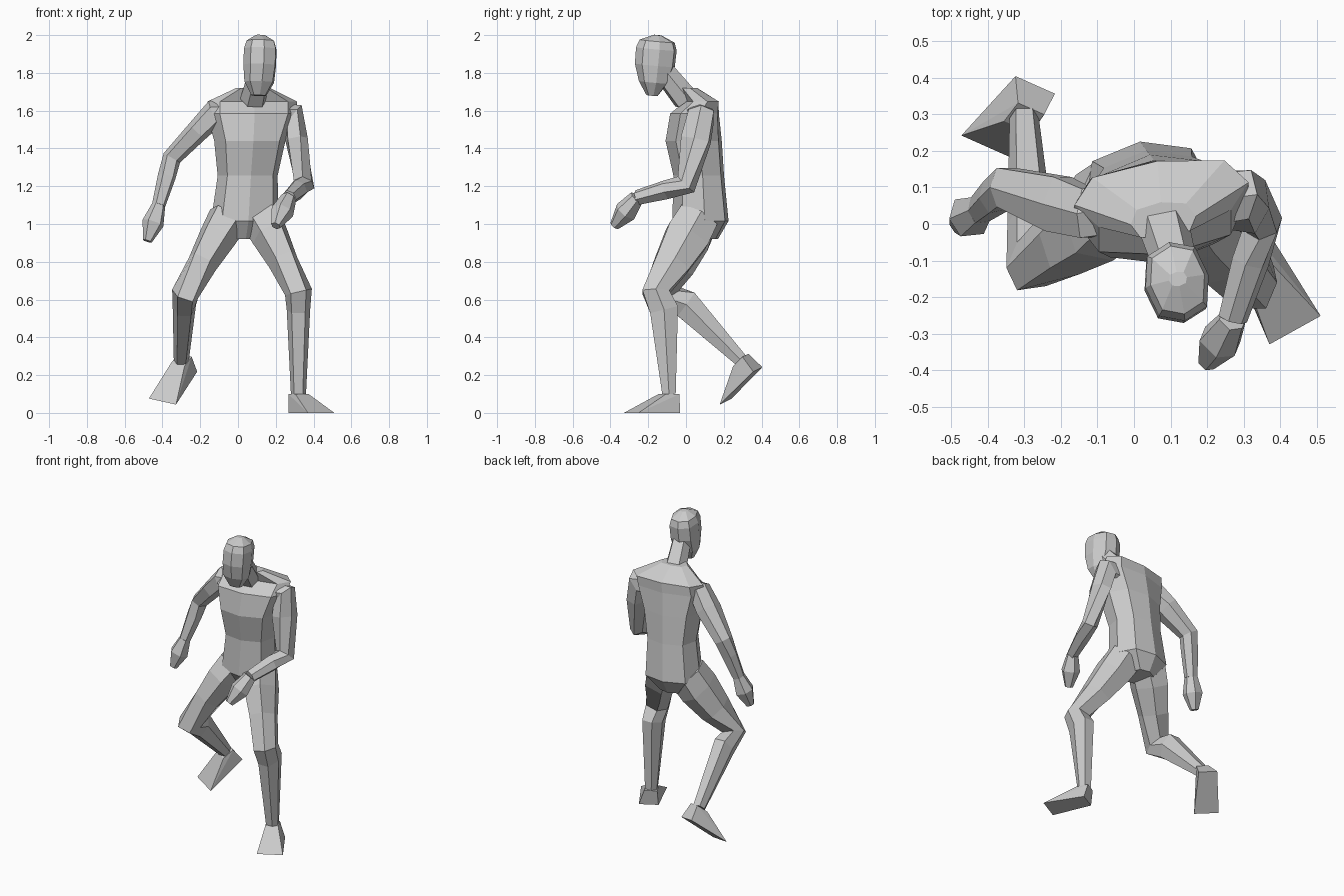
import bpy, bmesh
from math import cos, sin, tau, copysign
from mathutils import Vector

default_cube = bpy.data.objects.get("Cube")
if default_cube:
    bpy.data.objects.remove(default_cube)

grey = bpy.data.materials.new("plain grey")
grey.use_nodes = True
grey.diffuse_color = (.6, .6, .6, 1)
grey.node_tree.nodes["Principled BSDF"].inputs["Base Color"].default_value = grey.diffuse_color

UP = Vector((0, 0, 1))
BACK = Vector((0, 1, 0))


def finish(name, bm):
    """Turn a bmesh into a flat-shaded grey object."""
    bmesh.ops.recalc_face_normals(bm, faces=bm.faces)
    mesh = bpy.data.meshes.new(name)
    bm.to_mesh(mesh)
    bm.free()
    mesh.materials.append(grey)
    part = bpy.data.objects.new(name, mesh)
    bpy.context.collection.objects.link(part)


def squarish(value):
    """Push a cosine or sine outward, so sections are fuller than an ellipse."""
    return copysign(abs(value) ** .8, value)


def section(sides):
    angles = [tau * k / sides for k in range(sides)]
    return [(squarish(cos(a)), squarish(sin(a))) for a in angles]


def direction(centres, i):
    """Average direction of the path at one of its points."""
    total = Vector()
    if i > 0:
        total += (centres[i] - centres[i - 1]).normalized()
    if i + 1 < len(centres):
        total += (centres[i + 1] - centres[i]).normalized()
    return total.normalized()


def loft(name, stations, sides=6, across=(1, 0, 0), level=False):
    """Skin faceted rings along stations of (centre, half width, half depth)."""
    bm = bmesh.new()
    centres = [centre for centre, width, depth in stations]
    across = Vector(across)
    rings = []
    for i, (centre, width, depth) in enumerate(stations):
        along = UP if level else direction(centres, i)
        side = (across - along * across.dot(along)).normalized()
        forward = along.cross(side)
        rings.append([bm.verts.new(centre + side * u * width + forward * v * depth)
                      for u, v in section(sides)])
    for lower, upper in zip(rings, rings[1:]):
        for k in range(sides):
            n = (k + 1) % sides
            bm.faces.new((lower[k], lower[n], upper[n], upper[k]))
    bm.faces.new(rings[0])
    bm.faces.new(rings[-1])
    finish(name, bm)


def arm(label, outward, shoulder, elbow, wrist, fingertips):
    """Tapering arm that grows out of the chest, with a broad mitten hand."""
    shoulder, elbow, wrist, fingertips = map(Vector, (shoulder, elbow, wrist, fingertips))
    across = (outward, 0, 1)
    loft(label + "_arm", [
        (shoulder.lerp(chest, .5), .08, .08),
        (shoulder, .075, .075),
        (shoulder.lerp(elbow, .35), .06, .085),
        (elbow, .05, .06),
        (elbow.lerp(wrist, .4), .048, .05),
        (wrist, .036, .04)], across=across)
    loft(label + "_hand", [
        (wrist, .036, .04),
        (wrist.lerp(fingertips, .5), .058, .058),
        (fingertips, .025, .025)], across=across)


def leg(label, hip, knee, ankle, heel, toe, across):
    """Tapering leg with a wedge foot that widens to a thin toe edge."""
    hip, knee, ankle, heel, toe, across = map(Vector, (hip, knee, ankle, heel, toe, across))
    across.normalize()
    calf = knee.lerp(ankle, .2) + (BACK + UP * .5) * .03
    loft(label + "_leg", [
        (hip, .11, .12),
        (hip.lerp(knee, .25), .1, .13),
        (hip.lerp(knee, .6), .08, .105),
        (knee, .073, .08),
        (calf, .062, .085),
        (ankle, .04, .04)])
    bm = bmesh.new()
    instep = (toe - heel).normalized() * .04
    for centre, half in ((ankle + instep, .04), (ankle - instep, .04), (heel, .06), (toe, .08)):
        for sign in (-1, 1):
            bm.verts.new(centre + across * half * sign)
    bmesh.ops.convex_hull(bm, input=bm.verts)
    finish(label + "_foot", bm)


# Trunk, level rings along a leaning spine
pelvis = Vector((.03, .08, .92))
collar = Vector((.08, .05, 1.72))
chest = pelvis.lerp(collar, .8)


def trunk_ring(rise, width, depth, back=0):
    return pelvis.lerp(collar, rise) + BACK * back, width, depth


loft("torso", [
    trunk_ring(0, width=.08, depth=.09),
    trunk_ring(.12, width=.18, depth=.15),
    trunk_ring(.42, width=.16, depth=.135),
    trunk_ring(.65, width=.19, depth=.15, back=-.02),
    trunk_ring(.83, width=.24, depth=.13, back=-.01),
    trunk_ring(.91, width=.24, depth=.09, back=.03),
    trunk_ring(1, width=.09, depth=.05, back=-.04)],
    sides=8, across=(1, .13, 0), level=True)

# Neck and forward-leaning head
chin = Vector((.11, -.18, 1.68))
crown = Vector((.12, -.15, 2))
loft("neck", [
    (collar - BACK * .05 - UP * .06, .07, .07),
    (chin.lerp(crown, .4) + BACK * .05, .06, .06)], across=(1, .2, 0))
loft("head", [
    (chin, .04, .03),
    (chin.lerp(crown, .22), .08, .078),
    (chin.lerp(crown, .5), .088, .108),
    (chin.lerp(crown, .77), .088, .11),
    (chin.lerp(crown, .9), .075, .095),
    (crown, .025, .02)], sides=8, across=(1, .2, 0))

# Arms: the left reaches forward, the right hangs outward
arm("left", 1, shoulder=(.29, .08, 1.57), elbow=(.35, 0, 1.21),
    wrist=(.27, -.26, 1.14), fingertips=(.2, -.38, .99))
arm("right", -1, shoulder=(-.13, .03, 1.58), elbow=(-.35, .1, 1.35),
    wrist=(-.42, .04, 1.1), fingertips=(-.48, 0, .91))

# Legs: the left stands, the right trails with a bent knee
leg("left", hip=(.12, .06, 1.03), knee=(.32, -.16, .64), ankle=(.32, -.09, .1),
    heel=(.32, -.06, 0), toe=(.44, -.29, 0), across=(.9, .5, 0))
leg("right", hip=(-.05, .06, 1.03), knee=(-.28, -.11, .63), ankle=(-.3, .29, .28),
    heel=(-.27, .38, .23), toe=(-.4, .21, .06), across=(.9, -.4, -.2))
